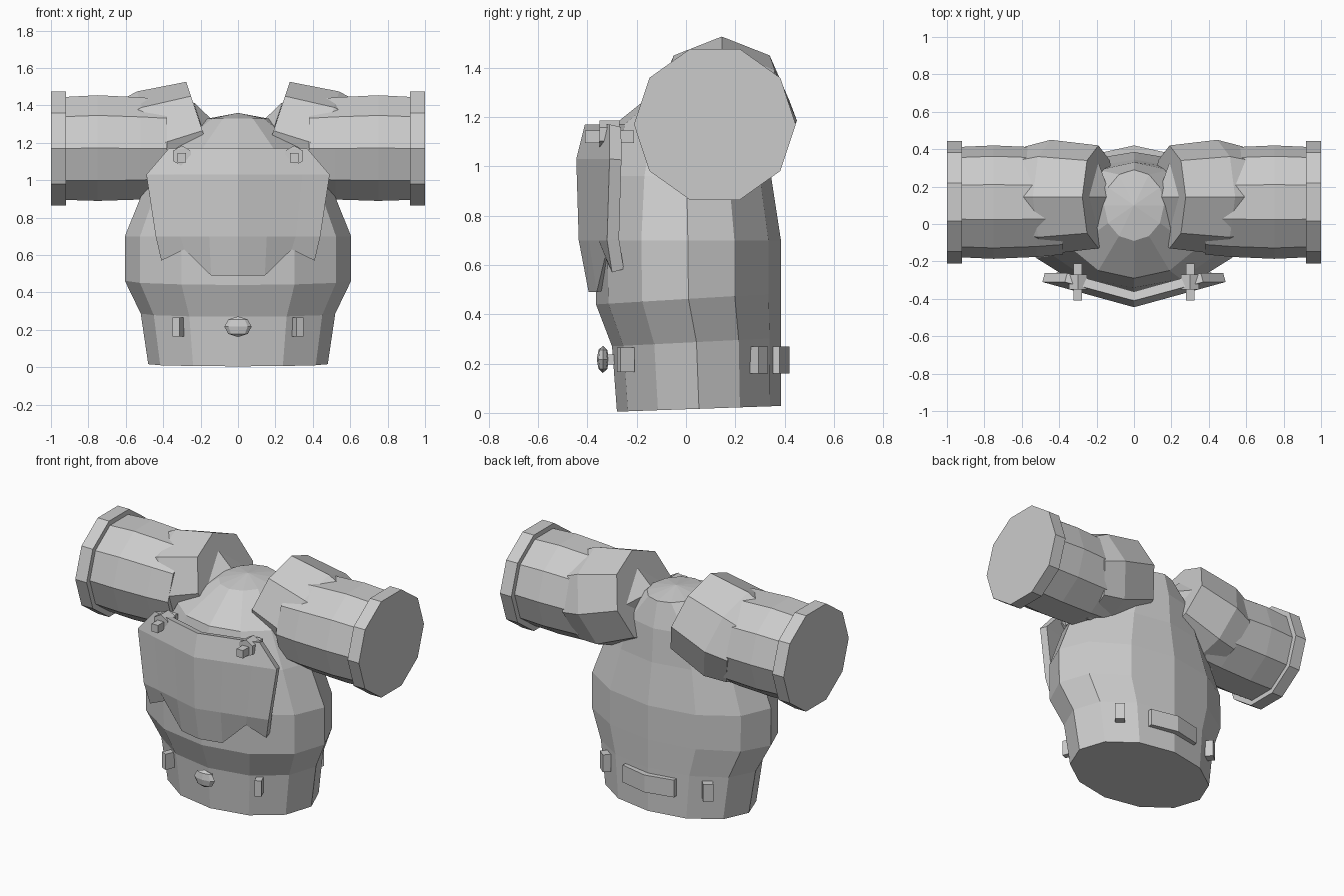
import bpy, bmesh, math
from mathutils import Vector, Matrix

cube = bpy.data.objects.get("Cube")
if cube:
    bpy.data.objects.remove(cube, do_unlink=True)

grey = bpy.data.materials.new("plain_grey")
grey.use_nodes = True
grey.diffuse_color = (0.6, 0.6, 0.6, 1)
grey.node_tree.nodes["Principled BSDF"].inputs["Base Color"].default_value = (0.6, 0.6, 0.6, 1)


def finish(name, bm):
    """Turn a bmesh into a flat shaded grey object."""
    bmesh.ops.recalc_face_normals(bm, faces=bm.faces)
    mesh = bpy.data.meshes.new(name)
    bm.to_mesh(mesh)
    bm.free()
    mesh.materials.append(grey)
    ob = bpy.data.objects.new(name, mesh)
    bpy.context.collection.objects.link(ob)
    return ob


def loft(name, rings):
    """Skin a list of equal point rings; a ring of one point closes to a tip."""
    bm = bmesh.new()
    rows = [[bm.verts.new(p) for p in ring] for ring in rings]
    for a, b in zip(rows, rows[1:]):
        n = len(a)
        for i in range(n):
            j = (i + 1) % n
            if len(b) == 1:
                bm.faces.new((a[i], a[j], b[0]))
            else:
                bm.faces.new((a[i], a[j], b[j], b[i]))
    bm.faces.new(rows[0])
    if len(rows[-1]) > 1:
        bm.faces.new(rows[-1])
    return finish(name, bm)


def box(name, loc, size, turn=0):
    bm = bmesh.new()
    bmesh.ops.create_cube(bm, size=1, matrix=Matrix.Translation(loc)
                          @ Matrix.Rotation(turn, 4, "Z") @ Matrix.Diagonal((*size, 1)))
    return finish(name, bm)


# Torso: twelve-sided rings of z, half width, front y, back y
def torso_ring(z, w, front, back, tilt=0):
    mid, r = (front + back) / 2, (back - front) / 2
    ring = []
    for i in range(12):
        a = math.tau * i / 12
        y = mid - r * math.cos(a)
        ring.append((w * math.sin(a), y, z + tilt * (y - front)))
    return ring


loft("torso", [
    torso_ring(0.005, 0.48, -0.28, 0.385, 0.035),
    torso_ring(0.27, 0.52, -0.30, 0.385, 0.05),
    torso_ring(0.44, 0.605, -0.365, 0.385, 0.06),
    torso_ring(0.70, 0.605, -0.37, 0.385),
    torso_ring(0.96, 0.50, -0.34, 0.345),
    torso_ring(1.17, 0.38, -0.29, 0.33),
    torso_ring(1.33, 0.16, -0.09, 0.29),
    [(0, 0.1, 1.36)],
])

# Chest plate: columns across the curved front, notched lower edge
rows = [  # z, half width, centre y, edge y
    (1.17, 0.37, -0.41, -0.31),
    (1.03, 0.49, -0.445, -0.31),
    (0.70, 0.44, -0.435, -0.32),
    (0.54, 0.41, -0.395, -0.30),
]
notch = {0: -0.05, 0.35: -0.05, 0.7: 0.09, 1: 0.03}
bm = bmesh.new()
grid = []
for r, (z, w, yc, ye) in enumerate(rows):
    line = []
    for t in (-1, -0.7, -0.35, 0, 0.35, 0.7, 1):
        drop = notch[abs(t)] if r == 3 else 0
        line.append(bm.verts.new((t * w, yc + (ye - yc) * abs(t), z + drop)))
    grid.append(line)
for a, b in zip(grid, grid[1:]):
    for i in range(6):
        bm.faces.new((a[i], b[i], b[i + 1], a[i + 1]))
plate = finish("chest_plate", bm)
thick = plate.modifiers.new("thickness", "SOLIDIFY")
thick.thickness = 0.05
thick.offset = -1


# Arms: ten-sided barrels along x ending in a wider cuff
def arm_ring(side, x, r, cz=1.17):
    return [(side * x, 0.117 + r * math.cos(math.tau * i / 10),
             cz + r * 0.98 * math.sin(math.tau * i / 10)) for i in range(10)]


# Shoulder rings: eight sides about an axis leaning up and inwards
def shoulder_ring(side, x, z, r, lean=0.32):
    ring = []
    for i in range(8):
        a = math.tau * i / 8
        up = r * math.cos(a)
        ring.append((side * (x + up * math.sin(lean)),
                     0.145 + r * math.sin(a), z + up * math.cos(lean)))
    return ring


for side, word in ((1, "left"), (-1, "right")):
    loft(word + "_arm", [
        arm_ring(side, 0.38, 0.28),
        arm_ring(side, 0.52, 0.293),
        arm_ring(side, 0.75, 0.303, 1.172),
        arm_ring(side, 0.93, 0.295),
    ])
    loft(word + "_cuff", [arm_ring(side, x, 0.328) for x in (0.92, 1.0)])
    loft(word + "_shoulder", [
        shoulder_ring(side, 0.19, 1.265, 0.275),
        shoulder_ring(side, 0.445, 1.185, 0.305),
        shoulder_ring(side, 0.58, 1.15, 0.27),
    ])
    # Pointed stub on the inner face of the shoulder
    stub = [(side * x, y, z) for x, y, z in (
        (0.24, 0.145, 1.42), (0.19, 0.33, 1.27), (0.15, 0.145, 1.14), (0.19, -0.04, 1.27))]
    loft(word + "_shoulder_stub", [stub, [(side * 0.125, 0.145, 1.31)]])

    # Plate fastener: hexagonal nut on a short bar
    nut = []
    for y in (-0.35, -0.27):
        nut.append([(side * 0.3 + 0.055 * math.sin(math.tau * i / 6), y,
                     1.13 + 0.055 * math.cos(math.tau * i / 6)) for i in range(6)])
    loft(word + "_fastener_nut", nut)
    box(word + "_fastener_bar", (side * 0.3, -0.31, 1.12), (0.045, 0.2, 0.05))

    # Belt loops around the hips
    box(word + "_front_loop", (side * 0.32, -0.245, 0.215), (0.04, 0.06, 0.1), side * 0.4)
    box(word + "_rear_loop", (side * 0.36, 0.295, 0.215), (0.06, 0.05, 0.11), -side * 0.7)

# Back belt pad, bent around the spine
pad = [[(x, y, z) for x, y in ((-0.18, 0.38), (0, 0.42), (0.18, 0.38), (0.18, 0.32), (-0.18, 0.32))]
       for z in (0.16, 0.27)]
loft("back_belt_pad", pad)

# Belt buckle: faceted oval button
bm = bmesh.new()
bmesh.ops.create_uvsphere(bm, u_segments=8, v_segments=4, radius=1, matrix=(
    Matrix.Translation((0, -0.337, 0.217)) @ Matrix.Diagonal((0.073, 0.025, 0.055, 1))))
finish("belt_buckle", bm)
box("buckle_stem", (0, -0.30, 0.217), (0.05, 0.06, 0.04))
